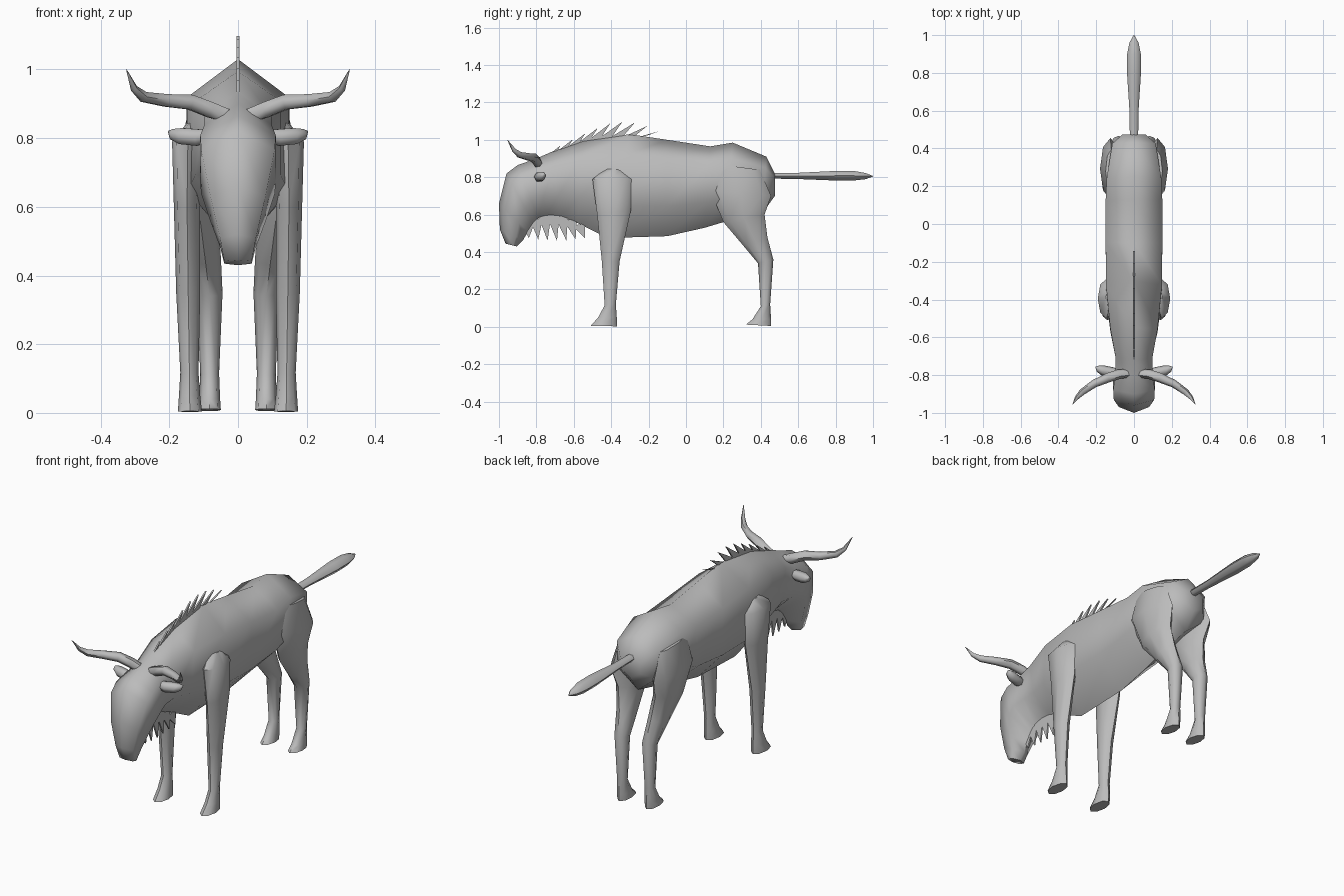
import bpy, bmesh, math
from mathutils import Vector

cube = bpy.data.objects.get("Cube")
if cube:
    bpy.data.objects.remove(cube, do_unlink=True)

grey = bpy.data.materials.new("plain grey")
grey.use_nodes = True
COLOUR = (0.5, 0.5, 0.5, 1)
grey.diffuse_color = COLOUR
grey.node_tree.nodes["Principled BSDF"].inputs["Base Color"].default_value = COLOUR


def finish(name, bm, sharp=60, mirror=False):
    bmesh.ops.recalc_face_normals(bm, faces=bm.faces)
    mesh = bpy.data.meshes.new(name)
    bm.to_mesh(mesh)
    bm.free()
    mesh.materials.append(grey)
    ob = bpy.data.objects.new(name, mesh)
    bpy.context.collection.objects.link(ob)
    if mirror:
        ob.modifiers.new("other side", 'MIRROR').use_axis[0] = True
    if sharp:
        bpy.ops.object.select_all(action='DESELECT')
        ob.select_set(True)
        bpy.context.view_layer.objects.active = ob
        bpy.ops.object.shade_smooth_by_angle(angle=math.radians(sharp))
    return ob


def loft(name, rings, sharp=60, mirror=False):
    """Skin a list of equal-sized point rings and cap both ends."""
    bm = bmesh.new()
    loops = [[bm.verts.new(p) for p in ring] for ring in rings]
    n = len(loops[0])
    for a, b in zip(loops, loops[1:]):
        for i in range(n):
            j = (i + 1) % n
            bm.faces.new((a[i], a[j], b[j], b[i]))
    bm.faces.new(loops[0])
    bm.faces.new(loops[-1])
    return finish(name, bm, sharp, mirror)


def body_ring(ty, tz, by, bz, w):
    """Six-sided section between a spine point and a belly point."""
    top, low = Vector((0, ty, tz)), Vector((0, by, bz))
    side = Vector((w, 0, 0))
    hi, lo = top.lerp(low, 0.2), top.lerp(low, 0.69)
    return [top, hi + side, lo + side, low, lo - side, hi - side]


def leg_ring(y0, y1, x0, x1, z0, z1, sides=8):
    """Oval section; z0 and z1 are the heights of its front and back."""
    pts = []
    for i in range(sides):
        a = math.tau * i / sides
        t = 0.5 - 0.5 * math.cos(a)
        pts.append((x0 + (x1 - x0) * (0.5 + 0.5 * math.sin(a)),
                    y0 + (y1 - y0) * t, z0 + (z1 - z0) * t))
    return pts


def tube(name, path, sides=6, flat=1.0, mirror=False):
    """Tapered tube; path holds x, y, z, radius."""
    centres = [Vector(p[:3]) for p in path]
    rings = []
    for i, c in enumerate(centres):
        d = centres[min(i + 1, len(path) - 1)] - centres[max(i - 1, 0)]
        u = d.cross(Vector((0, 0, 1))).normalized()
        v = u.cross(d).normalized()
        r = path[i][3]
        rings.append([c + u * r * math.cos(k * math.tau / sides)
                      + v * r * flat * math.sin(k * math.tau / sides)
                      for k in range(sides)])
    return loft(name, rings, 60, mirror)


def spikes(name, blades, thick=0.004):
    """Thin triangular tufts; each is two base points and a tip in y, z."""
    bm = bmesh.new()
    for blade in blades:
        l, r = ([bm.verts.new((x, y, z)) for y, z in blade] for x in (-thick, thick))
        bm.faces.new(l)
        bm.faces.new(r)
        for i in range(3):
            j = (i + 1) % 3
            bm.faces.new((l[i], l[j], r[j], r[i]))
    return finish(name, bm, 0)


# Trunk, neck and head in one skin, from rump to muzzle
trunk = [(.475, .82, .475, .7, .06), (.43, .91, .41, .61, .115),
         (.25, .985, .2, .56, .145), (.13, .965, .1, .53, .15),
         (-.1, 1.0, -.1, .485, .15), (-.3, 1.03, -.42, .475, .148),
         (-.55, .995, -.58, .555, .125), (-.72, .935, -.67, .59, .097),
         (-.8, .9, -.745, .595, .098), (-.9, .865, -.79, .58, .11),
         (-.96, .82, -.815, .555, .107), (-1.0, .66, -.845, .51, .08),
         (-.995, .52, -.87, .465, .052), (-.965, .445, -.905, .43, .04)]
loft("body_and_head", [body_ring(*r) for r in trunk], 70)

# Legs from hoof to shoulder or hip
front = [(-.51, -.37, .105, .175, .005, .003), (-.47, -.37, .11, .172, .05, .05),
         (-.435, -.375, .115, .168, .115, .12), (-.45, -.355, .11, .18, .35, .35),
         (-.475, -.295, .11, .187, .6, .62), (-.5, -.29, .1, .192, .79, .79),
         (-.43, -.34, .1, .15, .845, .84)]
hind = [(.32, .455, .05, .115, .012, .005), (.355, .455, .052, .113, .04, .04),
        (.4, .45, .055, .11, .11, .12), (.385, .467, .045, .12, .34, .36),
        (.31, .435, .05, .137, .43, .48), (.2, .42, .06, .16, .56, .6),
        (.13, .455, .07, .18, .73, .7), (.165, .395, .09, .15, .87, .84)]
loft("front_legs", [leg_ring(*r) for r in front], 50, True)
loft("hind_legs", [leg_ring(*r) for r in hind], 50, True)

# Horns, ears and tail
tube("horns", [(.03, -.79, .865, .022), (.08, -.795, .882, .026), (.14, -.815, .905, .025),
               (.21, -.845, .91, .021), (.275, -.89, .92, .017),
               (.303, -.92, .945, .011), (.325, -.955, 1.0, .001)], 6, 1, True)
tube("ears", [(.08, -.79, .805, .02), (.12, -.785, .802, .028), (.165, -.775, .806, .027),
              (.19, -.765, .812, .018), (.203, -.757, .82, .002)], 6, 1, True)
tube("tail", [(0, .46, .808, .022), (0, .6, .807, .024), (0, .8, .808, .037),
              (0, .9, .808, .036), (0, .96, .806, .024), (0, 1.0, .805, .002)], 6, .8)

# Mane tufts sweep back along the neck; beard tufts hang below the throat
mane = []
for i in range(9):
    y = -.82 + i * .066
    z = .885 + .15 * math.sin(min(1, i / 7) * math.pi / 2)
    mane.append(((y, z - .03), (y + .09, z - .01), (y + .15, z + .085 - .008 * max(0, i - 4) ** 1.6)))
spikes("mane", mane)
beard = []
for i in range(7):
    y = -.86 + i * .045
    z = .52 + .075 * math.sin(math.pi * (i + .8) / 7.5)
    beard.append(((y - .02, z), (y + .05, z + .01), (y + .02 + .005 * i, .475 - .015 * math.sin(i * math.pi / 6))))
spikes("beard", beard)
